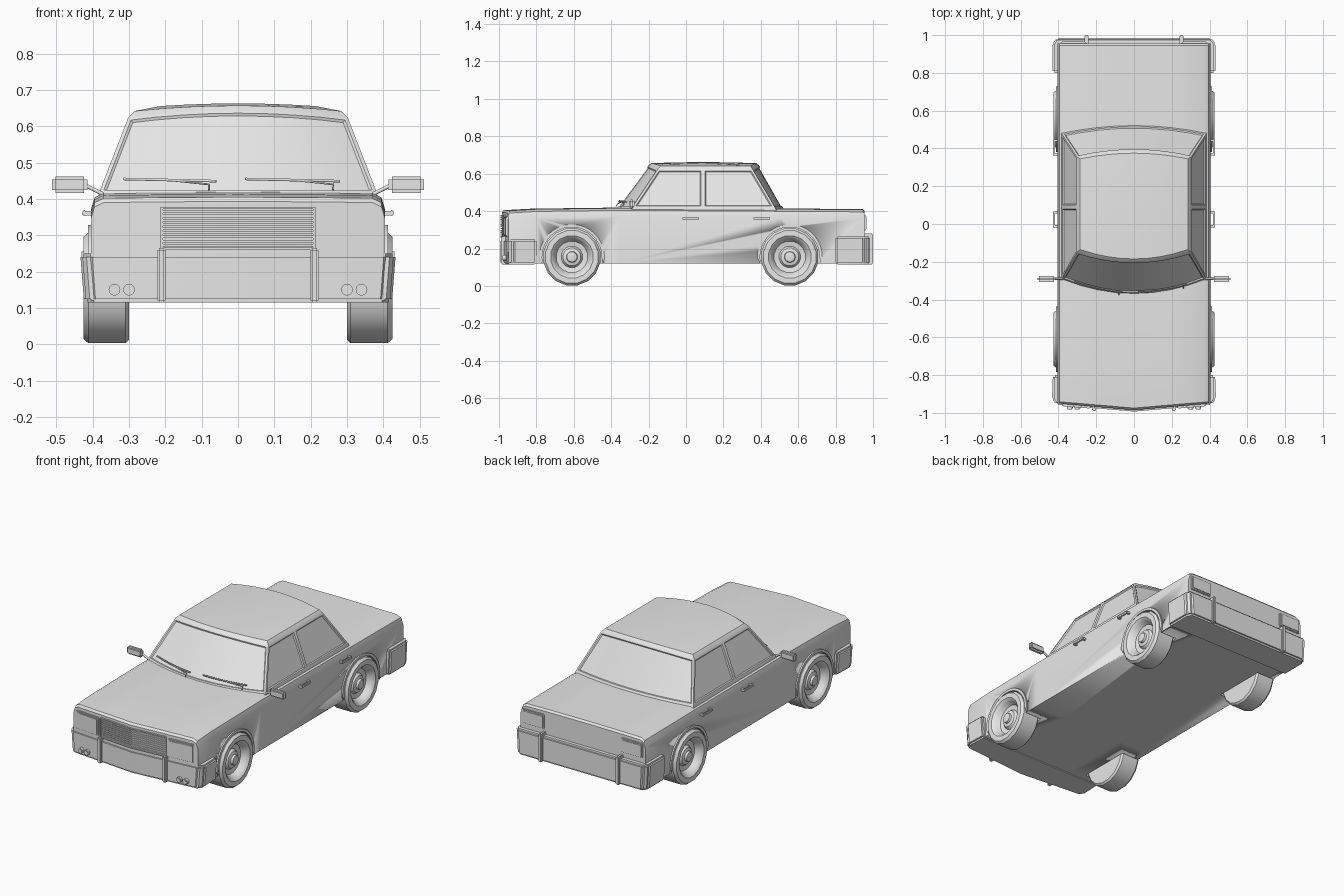
import bpy, bmesh
from math import sin, cos, pi, radians

if "Cube" in bpy.data.objects:
    bpy.data.objects.remove(bpy.data.objects["Cube"], do_unlink=True)

grey = bpy.data.materials.new("light grey")
grey.use_nodes = True
colour = (0.8, 0.8, 0.8, 1)
grey.diffuse_color = colour
grey.node_tree.nodes["Principled BSDF"].inputs["Base Color"].default_value = colour


def finish(name, bm, bevel=0.0, segments=2):
    """Turn a bmesh into a smooth-by-angle object, with an optional bevel."""
    bmesh.ops.recalc_face_normals(bm, faces=bm.faces[:])
    if bevel:
        edges = [e for e in bm.edges if e.calc_face_angle(0) > radians(25)]
        bmesh.ops.bevel(bm, geom=edges, offset=bevel, segments=segments,
                        affect='EDGES', clamp_overlap=True)
    mesh = bpy.data.meshes.new(name)
    bm.to_mesh(mesh)
    bm.free()
    mesh.materials.append(grey)
    ob = bpy.data.objects.new(name, mesh)
    bpy.context.collection.objects.link(ob)
    bpy.ops.object.select_all(action='DESELECT')
    ob.select_set(True)
    bpy.context.view_layer.objects.active = ob
    bpy.ops.object.shade_smooth_by_angle(angle=radians(30))
    return ob


def loft(bm, rings):
    """Bridge closed rings of points; returns vertex rings and face strips."""
    vs = [[bm.verts.new(p) for p in r] for r in rings]
    n = len(vs[0])
    strips = [[bm.faces.new((a[i], a[(i + 1) % n], b[(i + 1) % n], b[i]))
               for i in range(n)] for a, b in zip(vs, vs[1:])]
    return vs, strips


def prism(name, outline, lo, hi, axis='z', bevel=0.0, scale_lo=1.0):
    """Extrude a flat outline along an axis."""
    def place(p, a, s):
        u, v = p[0] * s, p[1]
        return {'x': (a, u, v), 'y': (u, a, v), 'z': (u, v, a)}[axis]
    bm = bmesh.new()
    vs, _ = loft(bm, [[place(p, lo, scale_lo) for p in outline],
                      [place(p, hi, 1) for p in outline]])
    for ring in vs:
        bm.faces.new(ring)
    return finish(name, bm, bevel)


def box(name, x, y, z, bevel=0.0):
    xs = sorted(x)
    return prism(name, [(xs[0], y[0]), (xs[1], y[0]), (xs[1], y[1]), (xs[0], y[1])],
                 z[0], z[1], 'z', bevel)


def rod(name, points, radius):
    curve = bpy.data.curves.new(name, 'CURVE')
    curve.dimensions = '3D'
    curve.bevel_depth = radius
    curve.bevel_resolution = 1
    curve.use_fill_caps = True
    line = curve.splines.new('POLY')
    line.points.add(len(points) - 1)
    for p, co in zip(line.points, points):
        p.co = (*co, 1)
    curve.materials.append(grey)
    ob = bpy.data.objects.new(name, curve)
    bpy.context.collection.objects.link(ob)


def circle(cy, cz, r, n, start=0.0, end=2 * pi):
    return [(cy + r * cos(start + (end - start) * i / n),
             cz + r * sin(start + (end - start) * i / n)) for i in range(n)]


HALF, FLOOR = 0.405, 0.12
WHEEL_Y, WHEEL_Z = (-0.61, 0.555), 0.155


def nose(x, y=-0.95):
    """Forward point of the bonnet: strongest at the grille, none at the cowl."""
    return y - 0.035 * (1 - abs(x) / HALF) * max(0, (-y - 0.36) / 0.59)


# lower body, lofted from nose to tail
half = [(HALF, -0.045), (0.395, -0.012), (0.37, 0), (0.2, 0.002)]
columns = [(-x, d) for x, d in half] + [(0, 0.003)] + half[::-1]
stations = [(-0.95, 0.39), (-0.94, 0.402), (-0.8, 0.41), (-0.36, 0.416),
            (0.5, 0.411), (0.945, 0.408), (0.955, 0.397)]
rings = [[(x, nose(x, y), top + d) for x, d in columns]
         + [(x, nose(x, y), FLOOR) for x, d in columns[::-1]] for y, top in stations]
bm = bmesh.new()
vs, _ = loft(bm, rings)
for ring in (vs[0], vs[-1]):
    for i in range(8):
        bm.faces.new((ring[i], ring[i + 1], ring[16 - i], ring[17 - i]))
body = finish("lower_body", bm)

# wheel wells cut into the body
for s in (-1, 1):
    for wy in WHEEL_Y:
        cutter = prism("well_cutter", circle(wy, WHEEL_Z, 0.163, 32), s * 0.295, s * 0.5, 'x')
        cutter.hide_render = True
        mod = body.modifiers.new("well", 'BOOLEAN')
        mod.operation = 'DIFFERENCE'
        mod.solver = 'EXACT'
        mod.object = cutter
        bpy.context.view_layer.objects.active = body
        bpy.ops.object.modifier_move_to_index(modifier="well", index=0)
        bpy.ops.object.modifier_apply(modifier="well")
        bpy.data.objects.remove(cutter, do_unlink=True)


# cabin with curved screens, crowned roof and inset windows
def cabin_ring(w, front, front_mid, rear, rear_mid, z, crown):
    t = [i / 4 - 1 for i in range(9)]
    f = [(w * k, front_mid + (front - front_mid) * k * k, z - crown * k * k) for k in t]
    r = [(w * k, rear_mid + (rear - rear_mid) * k * k, z - crown * k * k) for k in t[::-1]]
    return f + [(w, 0.09, z - crown)] + r + [(-w, 0.09, z - crown)]


bm = bmesh.new()
vs, strips = loft(bm, [
    cabin_ring(0.387, -0.30, -0.38, 0.49, 0.535, 0.385, 0),
    cabin_ring(0.383, -0.29, -0.37, 0.478, 0.52, 0.416, 0),
    cabin_ring(0.302, -0.15, -0.20, 0.355, 0.39, 0.645, 0.02),
    cabin_ring(0.285, -0.135, -0.185, 0.345, 0.375, 0.657, 0.015)])
bm.faces.new(vs[0])
top = vs[-1]
middle = [top[19]] + [bm.verts.new((0.285 * k / 4, 0.09, 0.663 - 0.013 * (k / 4) ** 2))
                      for k in range(-3, 4)] + [top[9]]
for i in range(8):
    bm.faces.new((top[i], top[i + 1], middle[i + 1], middle[i]))
    bm.faces.new((middle[i], middle[i + 1], top[17 - i], top[18 - i]))
bmesh.ops.recalc_face_normals(bm, faces=bm.faces[:])
glass = strips[1]
for pane in [glass[0:8], glass[10:18]] + [[glass[j]] for j in (8, 9, 18, 19)]:
    bmesh.ops.inset_region(bm, faces=pane, thickness=0.011, use_even_offset=True)
    bmesh.ops.inset_region(bm, faces=pane, thickness=0.005, depth=-0.006, use_even_offset=True)
finish("cabin", bm)

# bumpers with overriders
front_half = [(0.43, -0.80), (0.435, -0.925), (0.412, -0.957)]
rear_half = [(0.432, 0.80), (0.432, 0.955), (0.41, 0.985)]
prism("front_bumper", front_half + [(0, -0.993)] + [(-x, y) for x, y in front_half[::-1]],
      0.115, 0.25, 'z', 0.01, 0.975)
prism("rear_bumper", rear_half + [(-x, y) for x, y in rear_half[::-1]],
      0.115, 0.265, 'z', 0.01, 0.98)
for s in (-1, 1):
    box("front_overrider", (s * 0.2, s * 0.222), (-0.99, -0.94), (0.115, 0.265), 0.005)
    box("rear_overrider", (s * 0.24, s * 0.262), (0.94, 1.0), (0.115, 0.28), 0.005)

# grille frame and slats following the pointed nose
def nose_bar(name, x0, x1, z0, z1, out, bevel=0.0):
    xs = [x0, 0, x1] if x0 < 0 < x1 else [x0, x1]
    line = [(x, nose(x) - out) for x in xs]
    prism(name, line + [(x, nose(x) + 0.02) for x in xs[::-1]], z0, z1, 'z', bevel)


nose_bar("grille_top", -0.213, 0.213, 0.372, 0.378, 0.008)
nose_bar("grille_bottom", -0.213, 0.213, 0.26, 0.266, 0.008)
for i in range(9):
    z = 0.269 + i * 0.0115
    nose_bar("grille_slat", -0.209, 0.209, z, z + 0.007, 0.006)

for s in (-1, 1):
    # lamps
    nose_bar("grille_side", *sorted((s * 0.207, s * 0.213)), 0.26, 0.378, 0.008)
    nose_bar("headlight_frame", *sorted((s * 0.225, s * 0.382)), 0.263, 0.372, 0.008, 0.004)
    nose_bar("headlight_lens", *sorted((s * 0.232, s * 0.375)), 0.27, 0.365, 0.012, 0.003)
    box("tail_light_frame", (s * 0.25, s * 0.39), (0.94, 0.962), (0.295, 0.38), 0.003)
    box("tail_light_lens", (s * 0.257, s * 0.383), (0.94, 0.966), (0.302, 0.373), 0.003)
    for x in (0.3, 0.34):
        prism("fog_light", circle(s * x, 0.15, 0.016, 16), -0.982, -0.95, 'y', 0.004)

    # door handles
    for y in (0.025, 0.405):
        box("door_handle", (s * 0.418, s * 0.428), (y - 0.045, y + 0.045), (0.353, 0.369), 0.003)
        for end in (-0.037, 0.037):
            box("handle_mount", (s * 0.4, s * 0.422), (y + end - 0.006, y + end + 0.006),
                (0.355, 0.367))

    # wing mirrors
    rod("mirror_stem", [(s * 0.37, -0.29, 0.412), (s * 0.425, -0.29, 0.44)], 0.006)
    prism("mirror", [(s * 0.415, 0.416), (s * 0.512, 0.416), (s * 0.512, 0.462),
                     (s * 0.415, 0.462)], -0.306, -0.276, 'y', 0.009)

    for wy in WHEEL_Y:
        # arch lips
        a = -0.2
        arch = circle(wy, WHEEL_Z, 0.174, 21, a, pi - a) \
            + circle(wy, WHEEL_Z, 0.159, 21, pi - a, a)
        prism("wheel_arch", arch, s * 0.39, s * 0.413, 'x')

        # wheels: tyre, dished rim and hub turned in one profile
        profile = [(0.30, 0.1), (0.30, 0.145), (0.31, 0.155), (0.412, 0.155), (0.426, 0.143),
                   (0.426, 0.115), (0.418, 0.105), (0.412, 0.1), (0.385, 0.085), (0.38, 0.058),
                   (0.395, 0.048), (0.4, 0.03), (0.412, 0.027), (0.414, 0.02)]
        bm = bmesh.new()
        vs, _ = loft(bm, [[(s * x, y, z) for y, z in circle(wy, WHEEL_Z, r, 16, pi / 16, 2 * pi + pi / 16)]
                          for x, r in profile])
        bm.faces.new(vs[0])
        bm.faces.new(vs[-1])
        finish("wheel", bm)


# wipers lying just off the windscreen
def on_screen(x, z):
    return (x, -0.385 + 0.08 * (x / 0.38) ** 2 + 0.74 * (z - 0.416), z)


for x0, x1, pivot in ((-0.315, -0.06, -0.08), (0.02, 0.28, 0.262)):
    blade = [on_screen(x0 + (x1 - x0) * i / 5, 0.455 - 0.006 * i / 5) for i in range(6)]
    rod("wiper_blade", blade, 0.004)
    rod("wiper_arm", [on_screen(pivot, 0.425), on_screen(pivot, 0.44),
                      on_screen(pivot - 0.1, 0.451)], 0.003)
